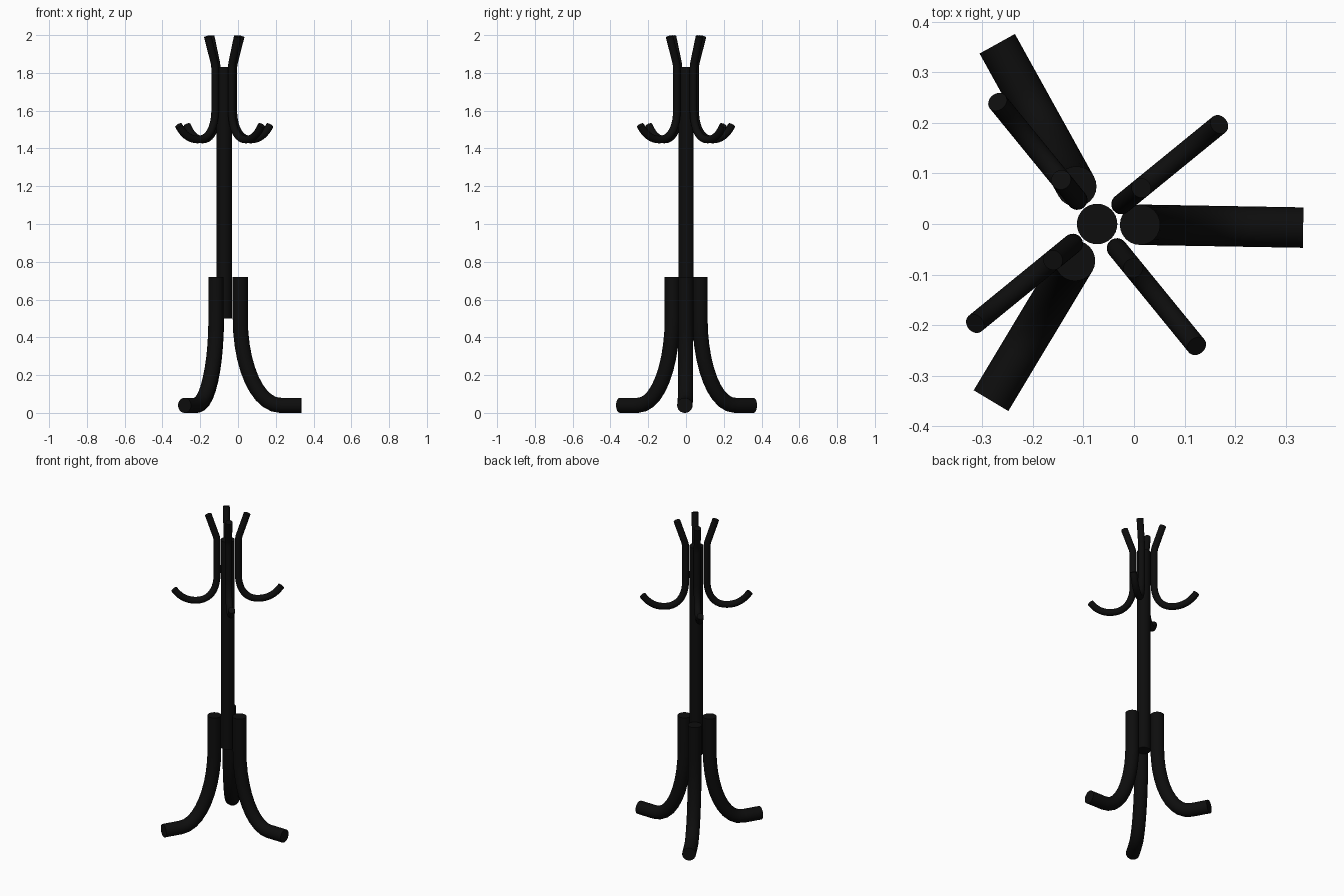
import bpy, bmesh, math
from mathutils import Vector

if "Cube" in bpy.data.objects:
    bpy.data.objects.remove(bpy.data.objects["Cube"])

CX = -0.073  # pole axis is off the overall centre

black = bpy.data.materials.new("black_paint")
black.diffuse_color = (0.004, 0.004, 0.004, 1)
black.use_nodes = True
black.node_tree.nodes["Principled BSDF"].inputs["Base Color"].default_value = black.diffuse_color


def bezier(a, b, c, d, n=10):
    """Points of a cubic curve in the (radius, height) plane."""
    out = []
    for i in range(n + 1):
        t = i / n
        s = 1 - t
        out.append(tuple(s**3 * a[k] + 3 * s * s * t * b[k] + 3 * s * t * t * c[k] + t**3 * d[k]
                         for k in (0, 1)))
    return out


def tube(name, path, radius, angle=0.0, sides=24):
    """Round bar swept along a (radius, height) path, turned about the pole."""
    out = Vector((math.cos(angle), math.sin(angle), 0))
    side = Vector((-math.sin(angle), math.cos(angle), 0))
    up = Vector((0, 0, 1))
    pts = [Vector((CX, 0, 0)) + out * r + up * z for r, z in path]
    bm = bmesh.new()
    rings = []
    for i, p in enumerate(pts):
        d_in = (p - pts[max(i - 1, 0)]).normalized()
        d_out = (pts[min(i + 1, len(pts) - 1)] - p).normalized()
        tangent = (d_in + d_out).normalized()
        normal = side.cross(tangent)
        rings.append([bm.verts.new(p + radius * (math.cos(a) * normal + math.sin(a) * side))
                      for a in (2 * math.pi * k / sides for k in range(sides))])
    for r0, r1 in zip(rings, rings[1:]):
        for k in range(sides):
            j = (k + 1) % sides
            bm.faces.new((r0[k], r0[j], r1[j], r1[k])).smooth = True
    for ring in (rings[0], rings[-1]):  # flat end caps with crisp rims
        cap = bm.faces.new(ring)
        for e in cap.edges:
            e.smooth = False
    bmesh.ops.recalc_face_normals(bm, faces=bm.faces)
    mesh = bpy.data.meshes.new(name)
    bm.to_mesh(mesh)
    bm.free()
    mesh.materials.append(black)
    obj = bpy.data.objects.new(name, mesh)
    bpy.context.collection.objects.link(obj)


# Central pole
tube("pole", [(0, 0.5), (0, 1.83)], 0.04, sides=32)

# Three curved legs
leg = [(0.085, 0.72)] + bezier((0.085, 0.5), (0.085, 0.25), (0.175, 0.04), (0.298, 0.04)) + [(0.408, 0.04)]
for i in range(3):
    tube(f"leg_{i + 1}", leg, 0.04, math.radians(-1 + 120 * i))

# Four double hooks: flared upper arm, straight shank, upturned lower hook
hook = [(0.113, 1.993)]
hook += bezier((0.073, 1.872), (0.066, 1.852), (0.062, 1.84), (0.062, 1.81), 5)
hook += bezier((0.062, 1.61), (0.062, 1.51), (0.105, 1.447), (0.18, 1.447))
hook += bezier((0.18, 1.447), (0.24, 1.447), (0.28, 1.475), (0.312, 1.522))[1:]
for i in range(4):
    tube(f"hook_{i + 1}", hook, 0.02, math.radians(39.2 + 90 * i))
